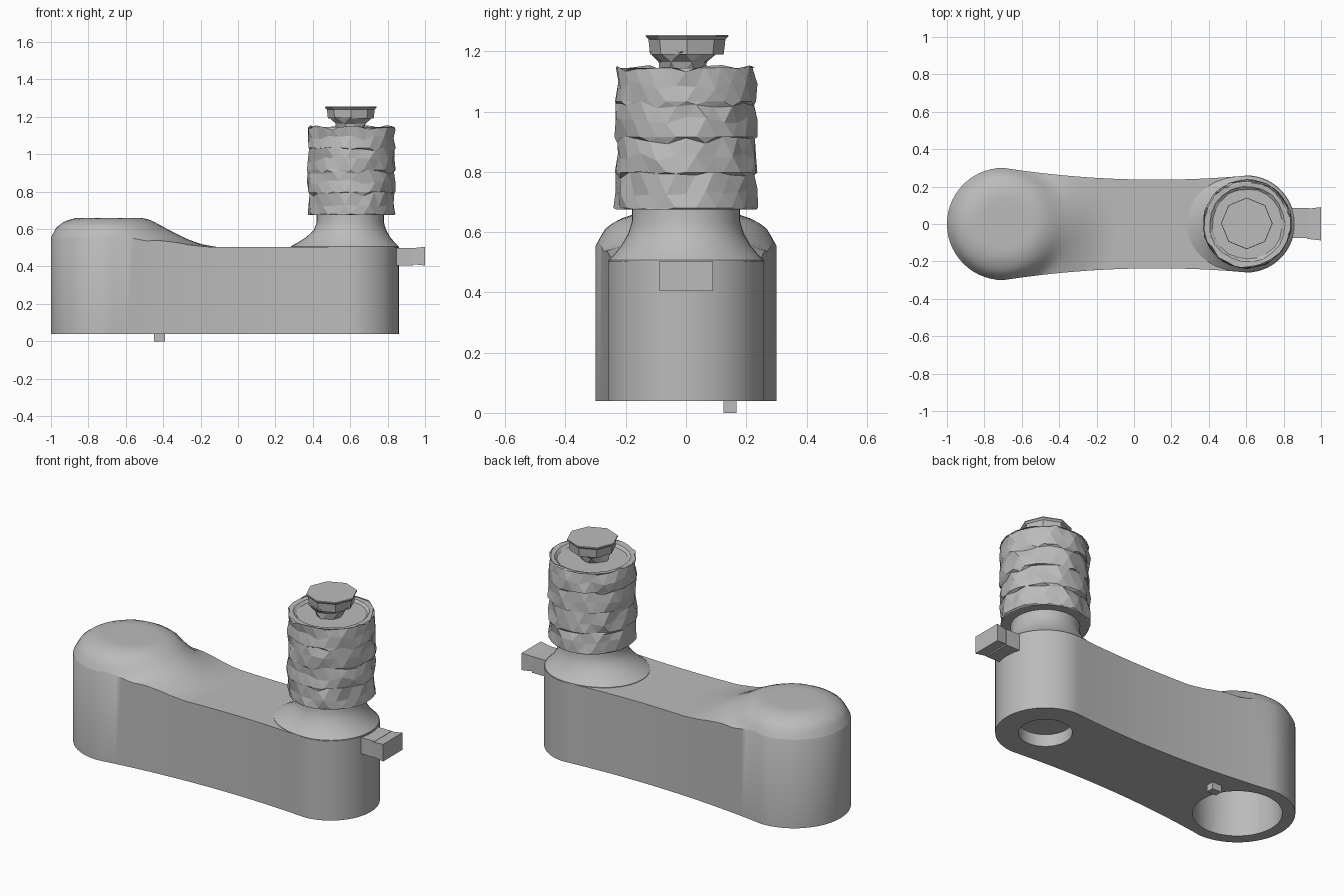
import bpy, bmesh, math, random
from mathutils import Vector

random.seed(4)
if "Cube" in bpy.data.objects:
    bpy.data.objects.remove(bpy.data.objects["Cube"])

grey = bpy.data.materials.new("plain grey")
grey.use_nodes = True
grey.diffuse_color = (0.5, 0.5, 0.5, 1)
grey.node_tree.nodes["Principled BSDF"].inputs["Base Color"].default_value = (0.5, 0.5, 0.5, 1)

HEAD_X, POST_X = -0.70, 0.60
HEAD_R, POST_R = 0.30, 0.26
BASE, DECK = 0.04, 0.505


def finish(name, bm, smooth=None):
    bmesh.ops.recalc_face_normals(bm, faces=bm.faces)
    mesh = bpy.data.meshes.new(name)
    bm.to_mesh(mesh)
    bm.free()
    obj = bpy.data.objects.new(name, mesh)
    bpy.context.collection.objects.link(obj)
    mesh.materials.append(grey)
    bpy.ops.object.select_all(action="DESELECT")
    obj.select_set(True)
    bpy.context.view_layer.objects.active = obj
    if smooth:
        bpy.ops.object.shade_smooth_by_angle(angle=math.radians(smooth))
    return obj


def bridge(bm, loops):
    """Quads between successive closed loops of vertices."""
    for a, b in zip(loops, loops[1:]):
        n = len(a)
        for i in range(n):
            j = (i + 1) % n
            bm.faces.new((a[i], a[j], b[j], b[i]))


def turned(name, profile, segs, centre=(POST_X, 0), warp=None, tri=False, smooth=None):
    """Stack of rings from (radius, height) pairs, capped at both ends."""
    bm = bmesh.new()
    loops = []
    for k, (r, z) in enumerate(profile):
        loop = []
        for i in range(segs):
            a = 2 * math.pi * (i + 0.5 * (k % 2 if tri else 0)) / segs
            rr, zz = warp(k, a, r, z) if warp else (r, z)
            loop.append(bm.verts.new((centre[0] + rr * math.cos(a),
                                      centre[1] + rr * math.sin(a), zz)))
        loops.append(loop)
    bridge(bm, loops)
    bm.faces.new(loops[0])
    bm.faces.new(loops[-1])
    if tri:
        bmesh.ops.triangulate(bm, faces=[f for f in bm.faces if len(f.verts) == 4],
                              quad_method="SHORT_EDGE")
    return finish(name, bm, smooth)


def box(name, lo, hi, shape=None):
    bm = bmesh.new()
    bmesh.ops.create_cube(bm, size=1)
    for v in bm.verts:
        v.co = Vector([l + (c + 0.5) * (h - l) for l, h, c in zip(lo, hi, v.co)])
        if shape:
            shape(v.co)
    return finish(name, bm)


def sample(points, t):
    if t <= points[0][0]:
        return points[0][1]
    for (a, p), (b, q) in zip(points, points[1:]):
        if t <= b:
            return p + (q - p) * (t - a) / (b - a)
    return points[-1][1]


# Arm: plan width and domed head, lofted along x
ROUND = [(0.17, 0.66), (0.23, 0.64), (0.27, 0.61), (0.3, 0.555), (0.34, DECK)]
SLOPE = [(0.2, 0.66), (0.26, 0.635), (0.32, 0.6), (0.42, 0.55), (0.5, 0.52), (0.58, DECK)]


def half_width(x):
    if x < HEAD_X:
        return math.sqrt(max(0, HEAD_R ** 2 - (x - HEAD_X) ** 2))
    if x > POST_X:
        return math.sqrt(max(0, POST_R ** 2 - (x - POST_X) ** 2))
    return 0.237 + 0.094 * (x - 0.12) ** 2


def top(x, y):
    dx = x - HEAD_X
    r = math.hypot(dx, y)
    w = (max(0, dx) / r) ** 2 if r > 0 else 0
    return sample(ROUND, r) * (1 - w) + sample(SLOPE, r) * w


ARC, MID, ACROSS = 14, 36, 20
quarter = [i / ARC * math.pi / 2 for i in range(ARC)]
stations = [HEAD_X - HEAD_R * math.cos(a) for a in quarter]
stations += [HEAD_X + (POST_X - HEAD_X) * i / MID for i in range(MID)]
stations += [POST_X + POST_R * math.cos(a) for a in [math.pi / 2] + quarter[::-1]]

bm = bmesh.new()
loops = []
for x in stations:
    w = half_width(x)
    ys = [w * math.sin((i / ACROSS - 0.5) * math.pi) for i in range(ACROSS + 1)]
    loop = [bm.verts.new((x, y, top(x, y))) for y in ys]
    loop += [bm.verts.new((x, y, BASE)) for y in (w, -w)]
    loops.append(loop)
bridge(bm, loops)
bmesh.ops.remove_doubles(bm, verts=bm.verts, dist=0.0005)
arm = finish("arm", bm)

# Round sockets cut into the underside
for label, x, r, roof in (("head", HEAD_X, 0.233, 0.47), ("post", POST_X, 0.14, 0.11)):
    cutter = turned(label + "_socket_cutter", [(r, -0.1), (r, roof)], 48, (x, 0))
    cutter.hide_render = True
    bpy.context.view_layer.objects.active = arm
    mod = arm.modifiers.new("socket", "BOOLEAN")
    mod.operation, mod.solver, mod.object = "DIFFERENCE", "EXACT", cutter
    bpy.ops.object.modifier_apply(modifier=mod.name)
    bpy.data.objects.remove(cutter)
bpy.ops.object.select_all(action="DESELECT")
arm.select_set(True)
bpy.context.view_layer.objects.active = arm
bpy.ops.object.shade_smooth_by_angle(angle=math.radians(35))


# Flared collar, spreading further towards the arm
def spread(k, a, r, z):
    return r + 0.9 * max(0, r - 0.19) * max(0, -math.cos(a)) ** 2, z


turned("collar", [(0.257, 0.49), (0.257, 0.508), (0.24, 0.525), (0.215, 0.555), (0.192, 0.595),
                  (0.18, 0.635), (0.18, 0.69)], 40, warp=spread, smooth=35)

# Rough faceted grip made of four bands
bands = 4
step = (1.145 - 0.675) / bands
grip = [(0.233, 0.675)]
for b in range(bands):
    z = 0.675 + b * step
    grip += [(0.236, z + 0.05 * step), (0.236, z + 0.5 * step), (0.232, z + 0.97 * step)]
grip += [(0.233, 1.145), (0.205, 1.143), (0.19, 1.13)]


def crumple(k, a, r, z):
    if k == 0 or k > 3 * bands:
        return r + random.uniform(-0.006, 0.002), z
    return r + random.uniform(-0.013, 0.005), z + random.uniform(-0.014, 0.014) * (k % 3 != 1)


turned("grip", grip, 22, centre=(0.605, 0), warp=crumple, tri=True)

# Uneven stem and octagonal cap
turned("cap_stem", [(0.07, 1.12), (0.08, 1.165), (0.115, 1.2)], 8, (0.6, -0.015),
       warp=lambda k, a, r, z: (r + random.uniform(-0.012, 0.012), z), tri=True)
turned("cap", [(0.122, 1.19), (0.128, 1.24), (0.138, 1.25), (0.136, 1.255)], 8, (0.603, 0.003))


# End tab in two blocks, the outer one tapering inward at its root
def taper(co):
    if co.x < 0.95:
        co.y *= 0.9
        co.z += 0.008 if co.z < 0.45 else -0.008


box("tab_root", (0.8, -0.075, 0.405), (0.935, 0.085, 0.5))
box("tab_end", (0.925, -0.088, 0.405), (1.0, 0.09, 0.505), taper)

# Small locating peg under the arm
box("peg", (-0.45, 0.125, 0), (-0.39, 0.168, 0.06))
